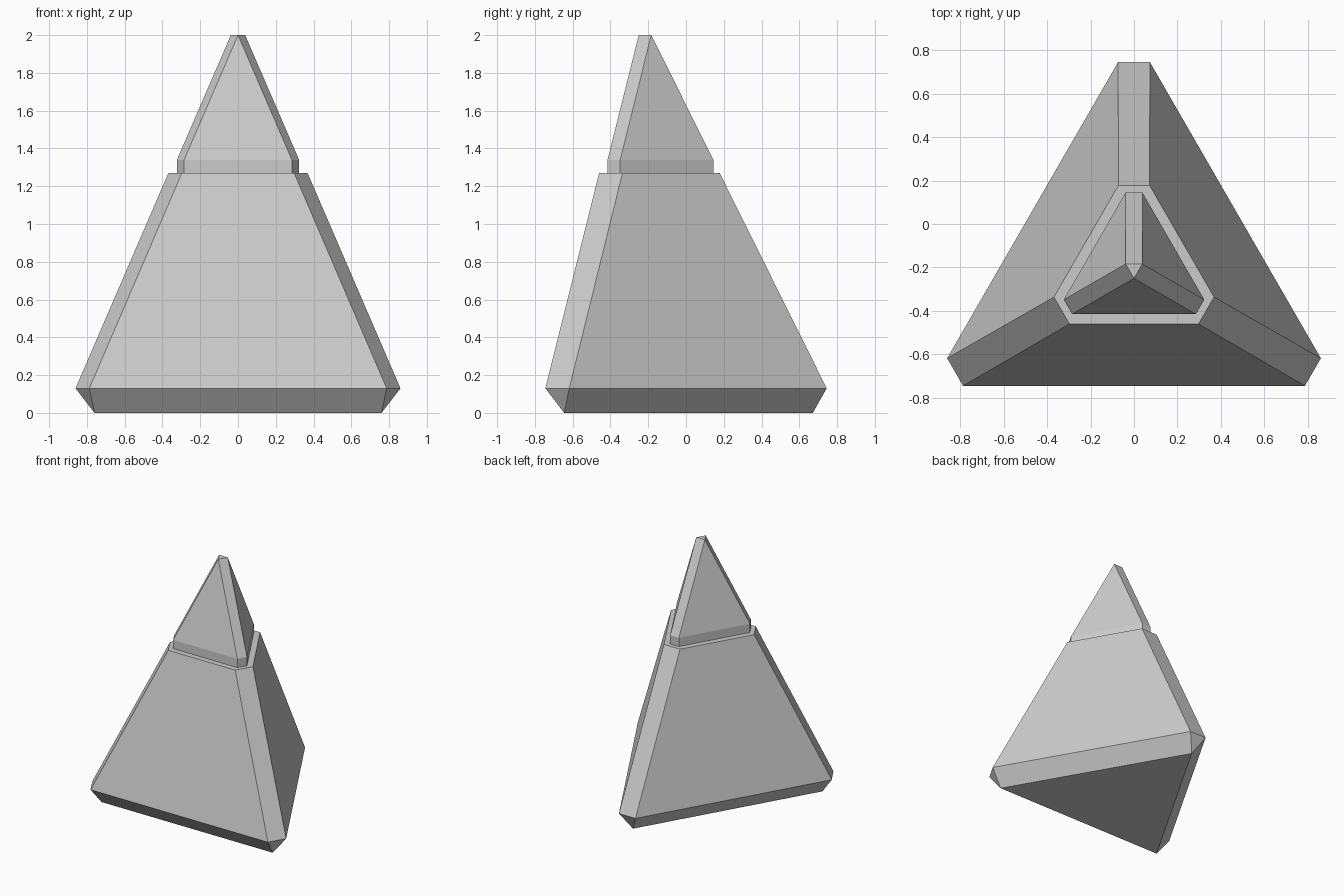
import bpy, bmesh, math
from mathutils import Matrix

old = bpy.data.objects.get("Cube")
if old:
    bpy.data.objects.remove(old, do_unlink=True)

AXIS_Y = -0.206  # vertical axis of the three-sided shape

grey = bpy.data.materials.new("light grey")
grey.use_nodes = True
colour = (0.6, 0.6, 0.6, 1)
grey.diffuse_color = colour
grey.node_tree.nodes["Principled BSDF"].inputs["Base Color"].default_value = colour


def ring(bm, inradius, half, z):
    """Clipped triangle: three long edges, each at inradius from the axis."""
    verts = []
    for k in range(3):
        turn = Matrix.Rotation(math.radians(120 * k), 3, 'Z')
        for side in (-1, 1):
            p = turn @ Matrix.Translation((side * half, -inradius, z)).translation
            verts.append(bm.verts.new((p.x, p.y, p.z)))
    return verts


def loft(name, sections):
    bm = bmesh.new()
    rings = [ring(bm, *s) for s in sections]
    bm.faces.new(rings[0][::-1])
    bm.faces.new(rings[-1])
    for low, high in zip(rings, rings[1:]):
        for i in range(6):
            j = (i + 1) % 6
            bm.faces.new((low[i], low[j], high[j], high[i]))
    # Pointed corners collapse to single vertices
    bmesh.ops.remove_doubles(bm, verts=bm.verts, dist=0.003)
    bmesh.ops.recalc_face_normals(bm, faces=bm.faces)
    mesh = bpy.data.meshes.new(name)
    bm.to_mesh(mesh)
    bm.free()
    mesh.materials.append(grey)
    obj = bpy.data.objects.new(name, mesh)
    obj.location.y = AXIS_Y
    bpy.context.collection.objects.link(obj)
    return obj


R3 = math.sqrt(3)
# Sections: inradius, half length of long edge, height
# Body: undercut triangular foot, then tapering chamfered walls
loft("pyramid_body", [(0.76 / R3, 0.76, 0), (0.539, 0.787, 0.13), (0.254, 0.297, 1.27)])
# Cap: short upright band, then a taper to a small triangular tip
loft("pyramid_cap", [(0.209, 0.285, 1.25), (0.209, 0.285, 1.34), (0.044, 0, 2)])
